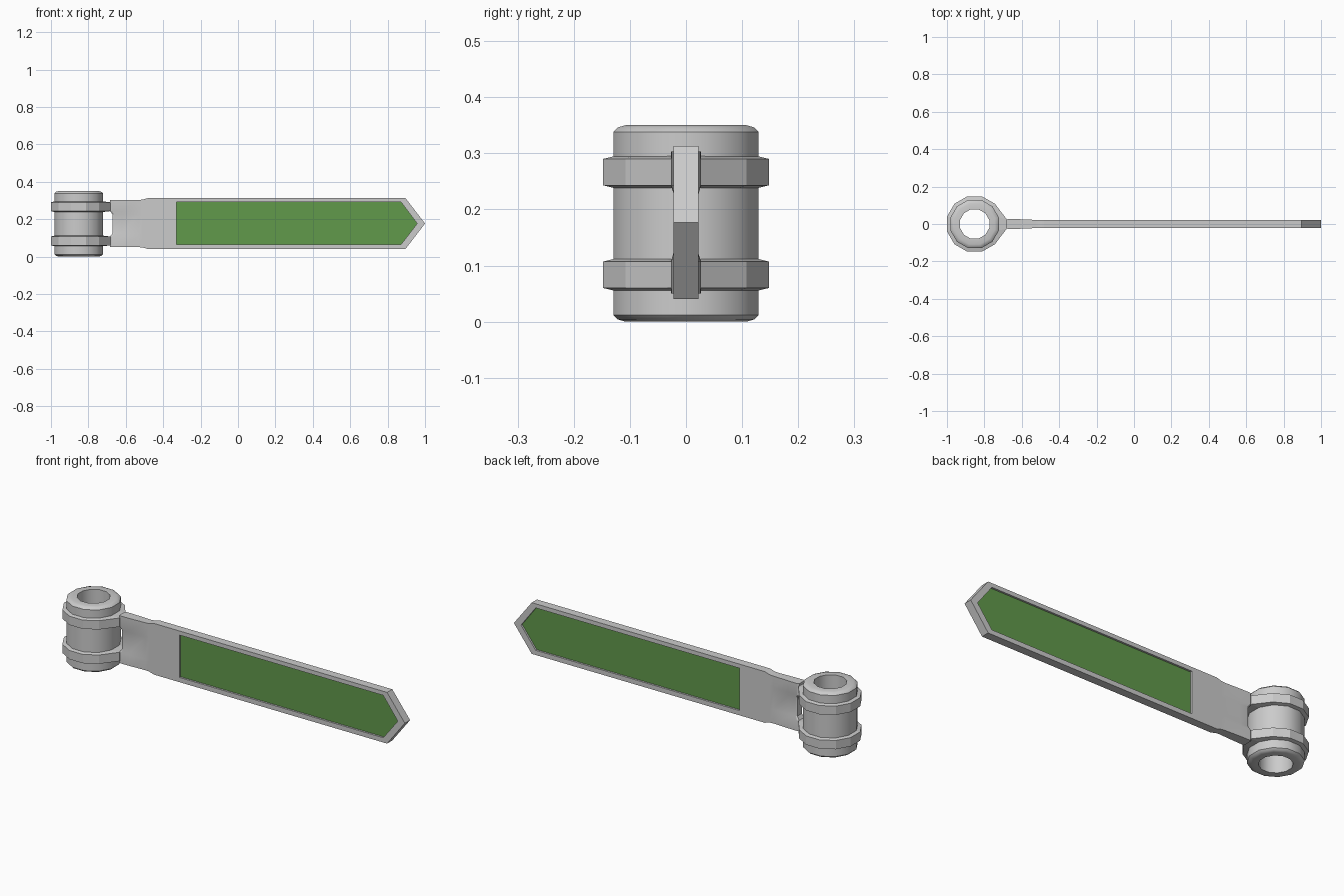
import bpy, bmesh
from math import sin, cos, radians

if "Cube" in bpy.data.objects:
    bpy.data.objects.remove(bpy.data.objects["Cube"])

CX = -0.852          # axis of the hinge barrel
ZM = 0.175           # mid height


def make(name, verts, faces, mat=None, smooth=None):
    mesh = bpy.data.meshes.new(name)
    mesh.from_pydata(verts, [], faces)
    bm = bmesh.new()
    bm.from_mesh(mesh)
    bmesh.ops.recalc_face_normals(bm, faces=bm.faces)
    bm.to_mesh(mesh)
    bm.free()
    ob = bpy.data.objects.new(name, mesh)
    bpy.context.collection.objects.link(ob)
    if mat:
        mesh.materials.append(mat)
    if smooth:
        bpy.ops.object.select_all(action='DESELECT')
        ob.select_set(True)
        bpy.context.view_layer.objects.active = ob
        bpy.ops.object.shade_smooth_by_angle(angle=radians(smooth))
    return ob


def loft(loops, closed=False):
    """Quads between successive vertex loops of equal length."""
    n, m = len(loops[0]), len(loops)
    verts = [v for loop in loops for v in loop]
    faces = [(a * n + i, a * n + (i + 1) % n,
              (a + 1) % m * n + (i + 1) % n, (a + 1) % m * n + i)
             for a in range(m if closed else m - 1) for i in range(n)]
    return verts, faces


def circle(r, z, sides=12):
    return [(CX + r * cos(radians(15 + 360 * i / sides)),
             r * sin(radians(15 + 360 * i / sides)), z) for i in range(sides)]


# Hollow barrel with rounded rims
half = [(0.081, 0), (0.112, 0.0), (0.126, 0.004), (0.134, 0.012)]
profile = half + [(r, 0.35 - z) for r, z in reversed(half)]
make("hinge_barrel", *loft([circle(r, z) for r, z in profile], True), smooth=35)


# Two clamp rings, each drawn out to a lug that meets the blade
def ring_outline(z):
    pts = circle(0.153, z)
    pts[0], pts[-1] = (-0.681, 0.026, z), (-0.681, -0.026, z)
    return pts


for name, z0, z1 in (("lower_ring", 0.06, 0.107), ("upper_ring", 0.243, 0.29)):
    make(name, *loft([circle(0.132, z0 - 0.005), ring_outline(z0),
                      ring_outline(z1), circle(0.132, z1 + 0.005)], True))

# Neck: thick at the lugs, thinner and notched between them
heights = [0.05, 0.107, 0.125, 0.225, 0.243, 0.303]
stations = [  # x, notch shift, lug half thickness, middle half thickness, z scale
    (-0.684, 0.014, 0.022, 0.019, 1.0),
    (-0.674, 0.012, 0.027, 0.021, 1.0),
    (-0.62, 0.0, 0.026, 0.021, 1.0),
    (-0.53, 0.0, 0.022, 0.022, 1.0),
    (-0.51, 0.0, 0.022, 0.022, 1.01),
    (-0.48, 0.0, 0.022, 0.022, 0.1365 / 0.1265)]
loops = []
for x, shift, lug, mid, s in stations:
    side = []
    for i, z in enumerate(heights):
        inner = i in (2, 3)
        side.append((x + shift * inner, mid if inner else lug,
                     0.1765 + (z - 0.1765) * s))
    loops.append([(a, -b, c) for a, b, c in side] + side[::-1])
verts, faces = loft(loops)
faces += [(i, i + 1, 10 - i, 11 - i) for i in range(5)]
make("neck", verts, faces, smooth=20)

# Blade: pointed frame with a recess on both sides
outer = [(-0.48, 0.04), (0.895, 0.04), (1.0, 0.1765), (0.895, 0.313), (-0.48, 0.313)]
inner = [(-0.33, 0.065), (0.872, 0.065), (0.958, 0.1765), (0.872, 0.291), (-0.33, 0.291)]


def flat(outline, y):
    return [(x, y, z) for x, z in outline]


T, D = 0.022, 0.012
make("blade_frame", *loft([flat(inner, -D), flat(inner, -T), flat(outer, -T),
                           flat(outer, T), flat(inner, T), flat(inner, D)], True))

# Green panel filling the frame
green = bpy.data.materials.new("green")
green.diffuse_color = (0.12, 0.32, 0.07, 1)
green.use_nodes = True
green.node_tree.nodes["Principled BSDF"].inputs["Base Color"].default_value = green.diffuse_color
verts, faces = loft([flat(inner, -D), flat(inner, D)])
make("panel", verts, faces + [(0, 1, 2, 3, 4), (5, 6, 7, 8, 9)], green)
